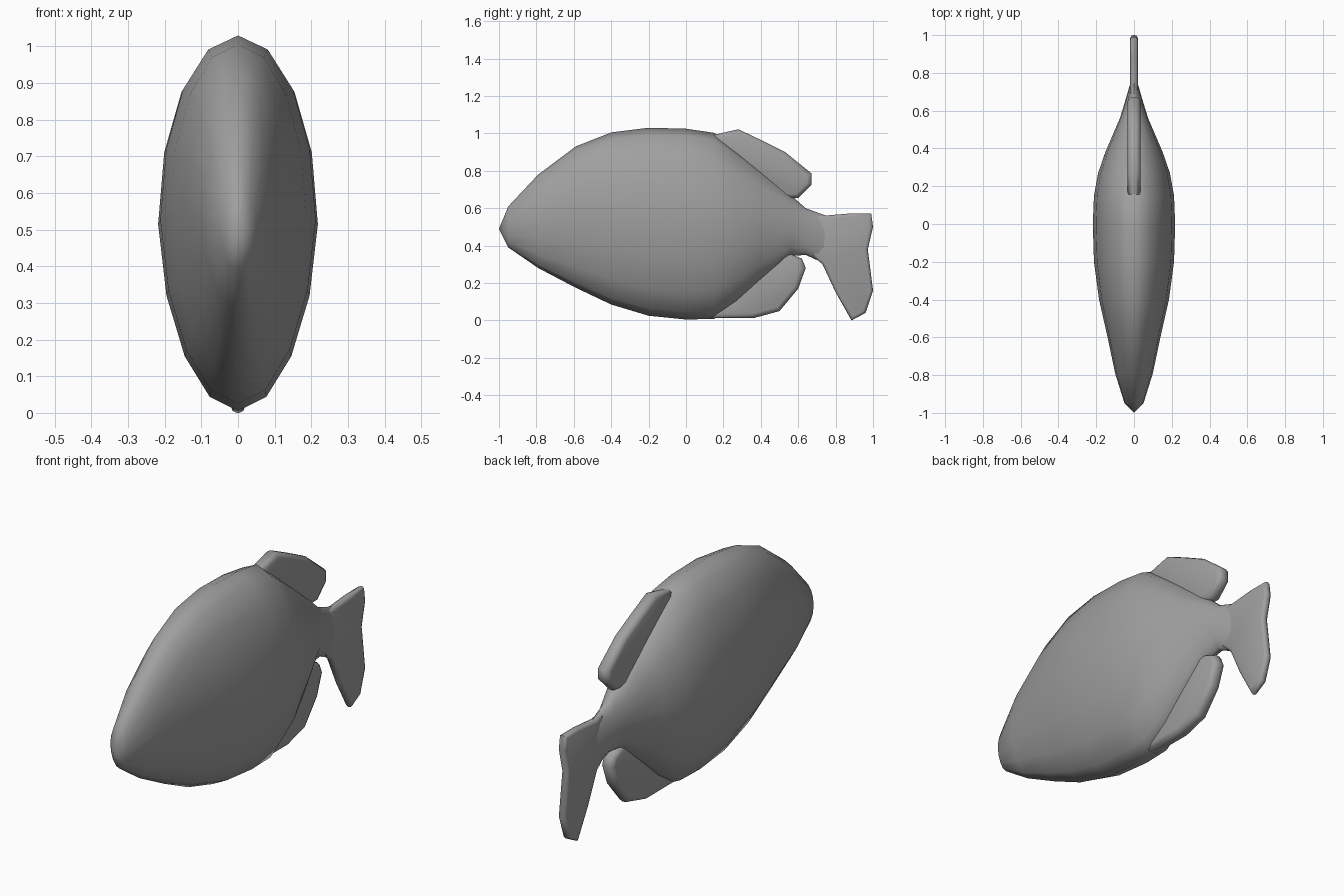
import bpy, bmesh, math

cube = bpy.data.objects.get("Cube")
if cube:
    bpy.data.objects.remove(cube)

grey = bpy.data.materials.new("plain grey")
grey.use_nodes = True
COLOUR = (0.35, 0.35, 0.35, 1)
grey.diffuse_color = COLOUR
grey.node_tree.nodes["Principled BSDF"].inputs["Base Color"].default_value = COLOUR


def make_object(name, bm, angle):
    bmesh.ops.recalc_face_normals(bm, faces=bm.faces)
    mesh = bpy.data.meshes.new(name)
    bm.to_mesh(mesh)
    bm.free()
    mesh.materials.append(grey)
    obj = bpy.data.objects.new(name, mesh)
    bpy.context.collection.objects.link(obj)
    bpy.ops.object.select_all(action='DESELECT')
    obj.select_set(True)
    bpy.context.view_layer.objects.active = obj
    bpy.ops.object.shade_smooth_by_angle(angle=math.radians(angle))
    return obj


# Body: elliptical rings from nose to tail root (y, bottom, top, half width)
STATIONS = [
    (-0.95, 0.39, 0.61, 0.05), (-0.79, 0.28, 0.78, 0.10),
    (-0.59, 0.175, 0.93, 0.142), (-0.40, 0.085, 1.005, 0.185),
    (-0.20, 0.025, 1.03, 0.212), (0.0, 0.005, 1.025, 0.218),
    (0.15, 0.008, 1.003, 0.212), (0.27, 0.09, 0.91, 0.19),
    (0.38, 0.19, 0.82, 0.152), (0.56, 0.345, 0.67, 0.075),
    (0.64, 0.35, 0.60, 0.05), (0.75, 0.30, 0.56, 0.018),
]
SIDES = 16


def build_body():
    bm = bmesh.new()
    rings = []
    for y, low, high, width in STATIONS:
        mid, tall = (low + high) / 2, (high - low) / 2
        ring = []
        for i in range(SIDES):
            a = math.tau * i / SIDES
            slim = 1 + 0.08 * min(math.sin(a), 0)   # narrower belly
            ring.append(bm.verts.new((width * slim * math.cos(a), y,
                                      mid + tall * math.sin(a))))
        rings.append(ring)
    for a, b in zip(rings, rings[1:]):
        for i in range(SIDES):
            j = (i + 1) % SIDES
            bm.faces.new((a[i], a[j], b[j], b[i]))
    nose = bm.verts.new((0, -1.0, 0.49))
    for i in range(SIDES):
        bm.faces.new((nose, rings[0][(i + 1) % SIDES], rings[0][i]))
    bm.faces.new(rings[-1])
    return make_object("body", bm, 60)


# Fins: flat side profiles with thickness and rounded rims
def build_fin(name, outline, half, rim):
    bm = bmesh.new()
    face = bm.faces.new([bm.verts.new((-half, y, z)) for y, z in outline])
    out = bmesh.ops.extrude_face_region(bm, geom=[face])
    moved = [v for v in out["geom"] if isinstance(v, bmesh.types.BMVert)]
    bmesh.ops.translate(bm, verts=moved, vec=(2 * half, 0, 0))
    bmesh.ops.recalc_face_normals(bm, faces=bm.faces)
    rims = [e for e in bm.edges
            if abs(e.verts[0].co.x - e.verts[1].co.x) < 1e-5]
    bmesh.ops.bevel(bm, geom=rims, offset=rim, segments=2, profile=0.5,
                    affect='EDGES', clamp_overlap=True)
    return make_object(name, bm, 60)


build_body()
build_fin("dorsal_fin", [
    (0.14, 0.99), (0.28, 1.022), (0.40, 0.965), (0.53, 0.90), (0.672, 0.785),
    (0.672, 0.725), (0.60, 0.655), (0.45, 0.65), (0.15, 0.90)], 0.034, 0.024)
build_fin("belly_fin", [
    (0.13, 0.012), (0.36, 0.012), (0.50, 0.05), (0.60, 0.17), (0.64, 0.28),
    (0.62, 0.33), (0.56, 0.355), (0.42, 0.38), (0.15, 0.12)], 0.034, 0.024)
build_fin("tail_fin", [
    (0.66, 0.57), (0.74, 0.56), (0.88, 0.572), (0.99, 0.572), (1.0, 0.50),
    (0.972, 0.38), (1.0, 0.16), (0.96, 0.04), (0.885, 0.0), (0.80, 0.15),
    (0.73, 0.30), (0.66, 0.36)], 0.02, 0.016)
